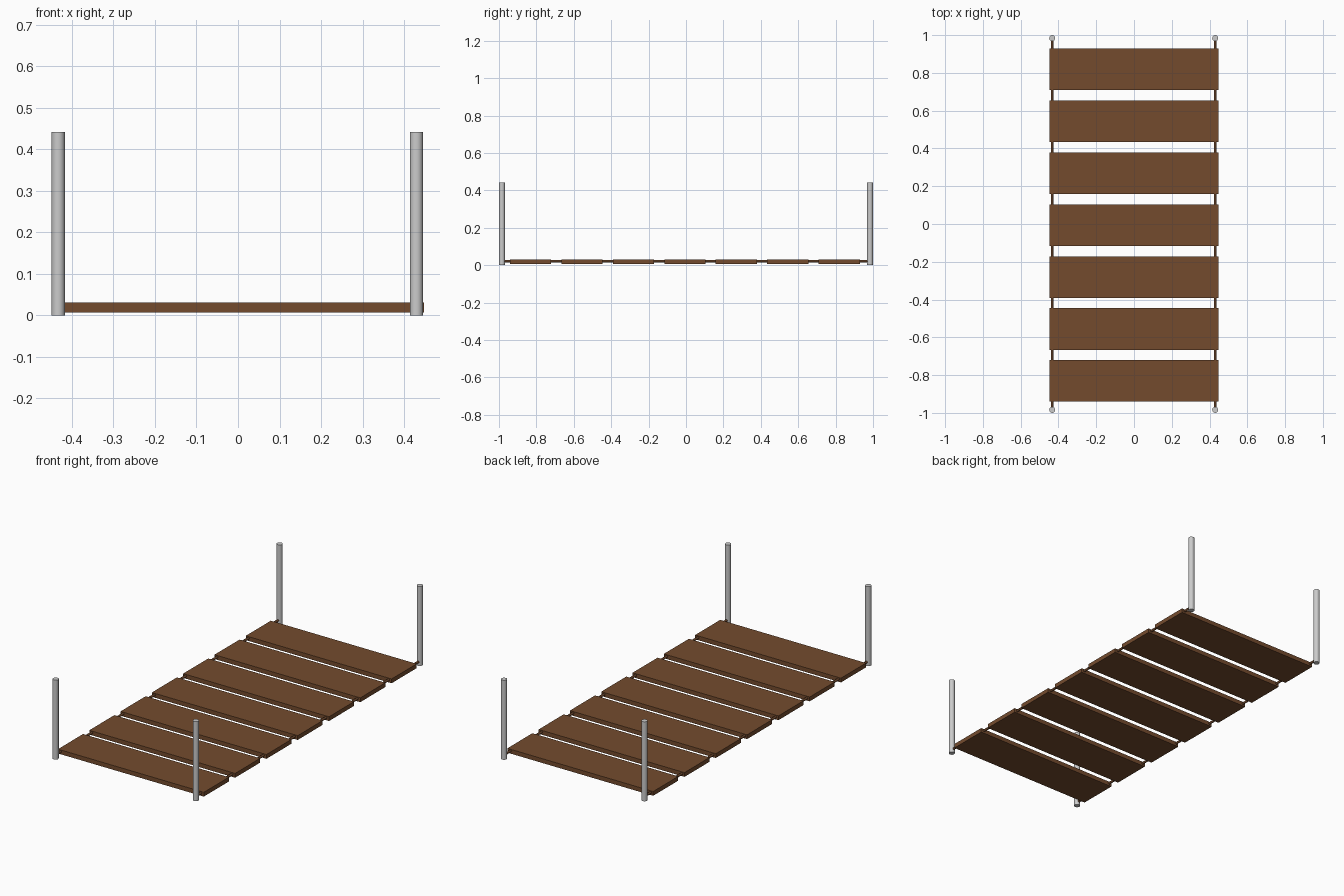
import bpy, math

if "Cube" in bpy.data.objects:
    bpy.data.objects.remove(bpy.data.objects["Cube"])

def material(name, rgb):
    m = bpy.data.materials.new(name)
    m.diffuse_color = (*rgb, 1)
    m.use_nodes = True
    m.node_tree.nodes["Principled BSDF"].inputs["Base Color"].default_value = m.diffuse_color
    return m

wood = material("brown wood", (0.175, 0.071, 0.027))
rope_mat = material("brown rope", (0.15, 0.062, 0.025))
metal = material("grey metal", (0.6, 0.6, 0.6))

def box(name, loc, size, mat):
    bpy.ops.mesh.primitive_cube_add(size=1, location=loc)
    o = bpy.context.object
    o.name = name
    o.scale = size
    o.data.materials.append(mat)

def rod(name, loc, r, length, mat, sides, rot=(0, 0, 0)):
    bpy.ops.mesh.primitive_cylinder_add(vertices=sides, radius=r, depth=length,
                                        location=loc, rotation=rot)
    o = bpy.context.object
    o.name = name
    o.data.materials.append(mat)
    bpy.ops.object.shade_smooth_by_angle(angle=math.radians(50))

# seven planks of the walkway
for i in range(7):
    box(f"plank_{i + 1}", (0, -0.831 + 0.275 * i, 0.0185), (0.897, 0.22, 0.024), wood)

# ropes through the planks, and corner posts
for sx, x in (("left", -0.433), ("right", 0.43)):
    rod(f"{sx}_rope", (x, 0, 0.021), 0.0065, 1.94, rope_mat, 8, (math.pi / 2, 0, 0))
    for sy, y in (("front", -0.984), ("back", 0.984)):
        rod(f"{sy}_{sx}_post", (x, y, 0.221), 0.016, 0.442, metal, 16)
